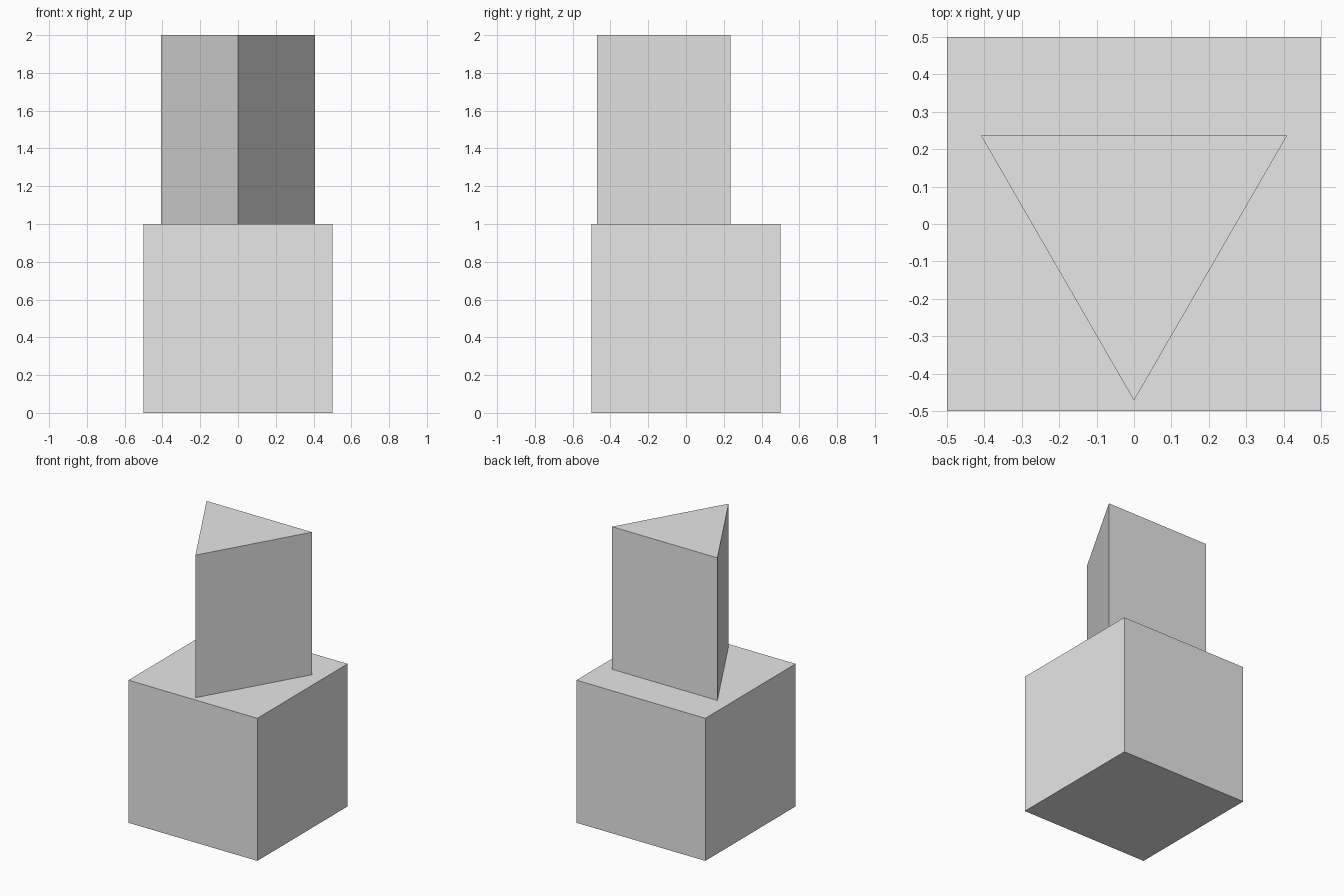
import bpy
import bmesh
from math import sin, cos, pi

cube = bpy.data.objects.get("Cube")
if cube:
    bpy.data.objects.remove(cube, do_unlink=True)

# One plain grey for the whole model
grey = bpy.data.materials.new("light_grey")
grey.use_nodes = True
grey.diffuse_color = (0.8, 0.8, 0.8, 1)
for node in grey.node_tree.nodes:
    if node.type == 'BSDF_PRINCIPLED':
        node.inputs["Base Color"].default_value = grey.diffuse_color


def prism(name, sides, radius, start, bottom, height):
    """Upright regular prism; start is the angle of its first corner."""
    bm = bmesh.new()
    angles = [start + 2 * pi * i / sides for i in range(sides)]
    base = bm.faces.new([bm.verts.new((radius * cos(a), radius * sin(a), 0)) for a in angles])
    top = bmesh.ops.extrude_face_region(bm, geom=[base], use_keep_orig=True)
    moved = [v for v in top["geom"] if isinstance(v, bmesh.types.BMVert)]
    bmesh.ops.translate(bm, verts=moved, vec=(0, 0, height))
    bmesh.ops.recalc_face_normals(bm, faces=bm.faces)
    mesh = bpy.data.meshes.new(name)
    bm.to_mesh(mesh)
    bm.free()
    mesh.materials.append(grey)
    obj = bpy.data.objects.new(name, mesh)
    obj.location.z = bottom
    bpy.context.collection.objects.link(obj)
    return obj


# Square block below, triangular column on top with an edge to the front
prism("base_block", 4, 0.5 * 2 ** 0.5, pi / 4, 0, 1)
prism("triangular_column", 3, 0.472, -pi / 2, 1, 1)
